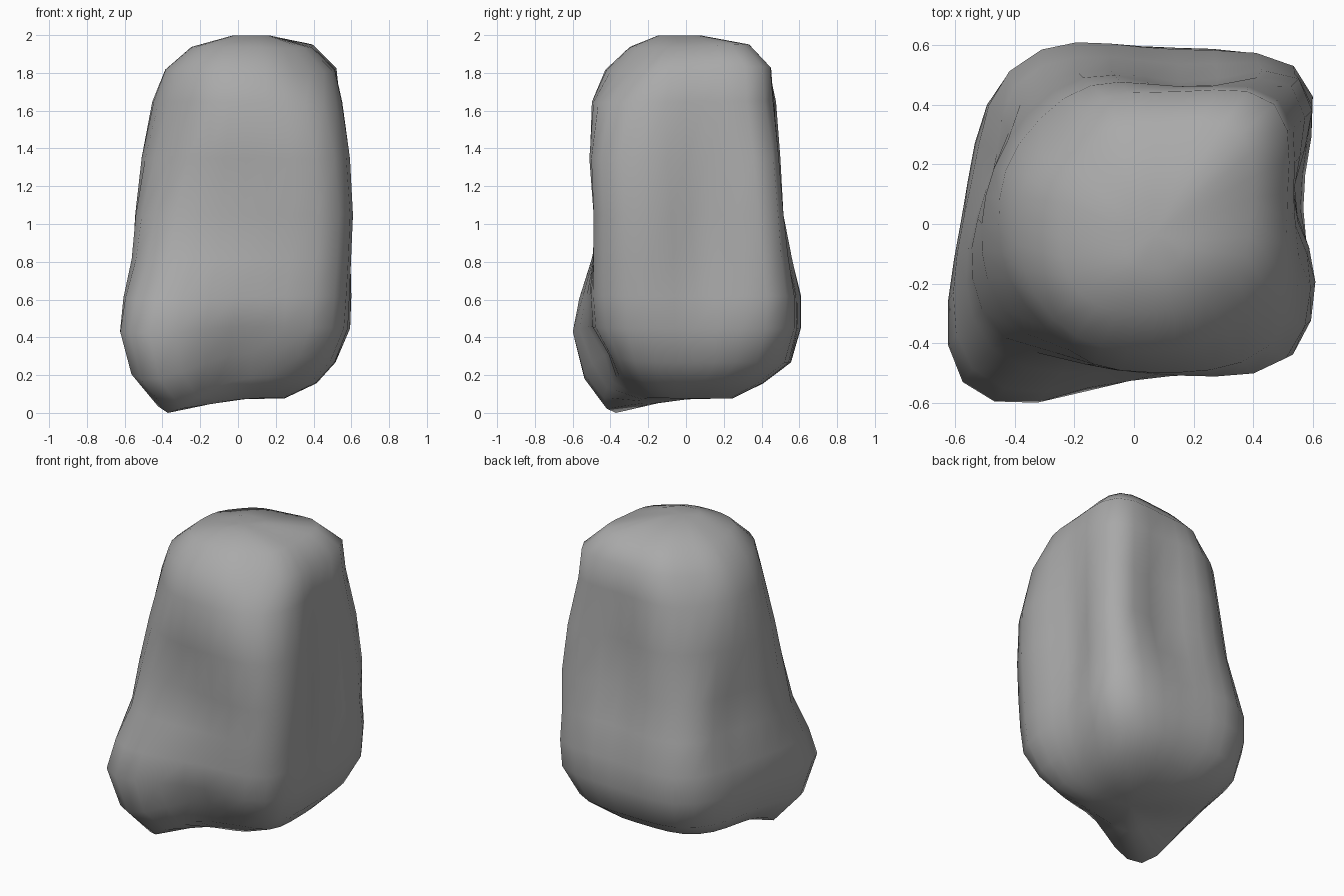
import bpy, bmesh, math
from mathutils import Vector

cube = bpy.data.objects.get("Cube")
if cube:
    bpy.data.objects.remove(cube, do_unlink=True)

SIDES = 32
SQUARENESS = 3.2

# Rings of the body: height, min x, max x, min y, max y
RINGS = [
    (.08, -.15, .25, -.20, .25),
    (.16, -.40, .42, -.38, .41),
    (.27, -.50, .52, -.45, .55),
    (.45, -.55, .59, -.49, .59),
    (.62, -.56, .60, -.49, .59),
    (.82, -.55, .61, -.48, .56),
    (1.05, -.55, .62, -.48, .53),
    (1.35, -.52, .60, -.51, .52),
    (1.65, -.46, .56, -.50, .49),
    (1.82, -.39, .52, -.43, .45),
    (1.94, -.25, .39, -.30, .33),
    (2.0, -.03, .17, -.15, .08),
]

# Bulges and hollows: centre, radius, vertical stretch, push
DENTS = [
    ((-.39, -.42, .35), .41, 1, (-.15, -.16, -.02)),   # large front lobe
    ((-.32, -.32, .12), .20, 1, (.06, .05, -.15)),     # lobe foot
    ((-.38, -.40, 1.55), .24, 1.4, (.07, .06, 0)),     # chamfered upper front corner
    ((-.12, -.50, 1.12), .22, 1, (0, .04, 0)),         # hollow above lobe
    ((.05, -.45, .28), .16, 1, (0, .08, .05)),         # notch beside lobe
    ((.30, -.42, .20), .18, 1, (0, .04, .04)),         # front undercut
    ((.50, -.42, .90), .22, 3.2, (.03, -.06, 0)),      # front corner edge
    ((.42, -.38, 1.88), .20, 1, (-.06, .06, -.02)),    # rounded front shoulder
    ((-.33, .38, 1.88), .20, 1, (.06, -.06, -.02)),    # rounded back shoulder
    ((.50, .42, 1.1), .20, 2.6, (.05, .06, 0)),        # back corner ridge
    ((.50, .45, .50), .24, 1, (.04, .03, 0)),          # ridge base
    ((.38, .32, 1.88), .20, 1, (.04, .04, .02)),       # ridge shoulder
    ((.58, .10, 1.05), .18, 3.0, (-.09, 0, 0)),        # groove beside ridge
    ((.18, .52, 1.25), .20, 2.2, (0, -.07, 0)),        # groove behind ridge
    ((-.32, .50, .55), .28, 1, (.03, .04, 0)),         # low back swelling
    ((-.42, .40, 1.35), .25, 1.6, (.05, -.05, 0)),     # chamfered back corner
    ((-.53, .24, .95), .20, 1.5, (.09, -.01, 0)),      # side hollow
]


def ring_point(angle, ring):
    z, x0, x1, y0, y1 = ring
    c, s = math.cos(angle), math.sin(angle)
    r = (abs(c) ** SQUARENESS + abs(s) ** SQUARENESS) ** (-1 / SQUARENESS)
    return Vector(((x0 + x1 + (x1 - x0) * r * c) / 2,
                   (y0 + y1 + (y1 - y0) * r * s) / 2, z))


def sculpt(p):
    offset = Vector()
    for centre, radius, stretch, push in DENTS:
        d = p - Vector(centre)
        d.z /= stretch
        offset += Vector(push) * math.exp(-d.length_squared / radius ** 2)
    return p + offset


# Loft the boulder through its rings
bm = bmesh.new()
loops = [[bm.verts.new(sculpt(ring_point(math.tau * i / SIDES, ring)))
          for i in range(SIDES)] for ring in RINGS]
for low, high in zip(loops, loops[1:]):
    for i in range(SIDES):
        j = (i + 1) % SIDES
        bm.faces.new((low[i], low[j], high[j], high[i]))
caps = [bm.faces.new(loops[0][::-1]), bm.faces.new(loops[-1])]
bmesh.ops.poke(bm, faces=caps)

# Rest it on the ground
ground = min(v.co.z for v in bm.verts)
bmesh.ops.translate(bm, verts=bm.verts, vec=(0, 0, -ground))
for f in bm.faces:
    f.smooth = True
bmesh.ops.recalc_face_normals(bm, faces=bm.faces)

mesh = bpy.data.meshes.new("boulder")
bm.to_mesh(mesh)
bm.free()
boulder = bpy.data.objects.new("boulder", mesh)
bpy.context.collection.objects.link(boulder)

# Stone colour
stone = bpy.data.materials.new("stone grey")
stone.use_nodes = True
grey = (.4, .4, .4, 1)
stone.diffuse_color = grey
stone.node_tree.nodes["Principled BSDF"].inputs["Base Color"].default_value = grey
mesh.materials.append(stone)
